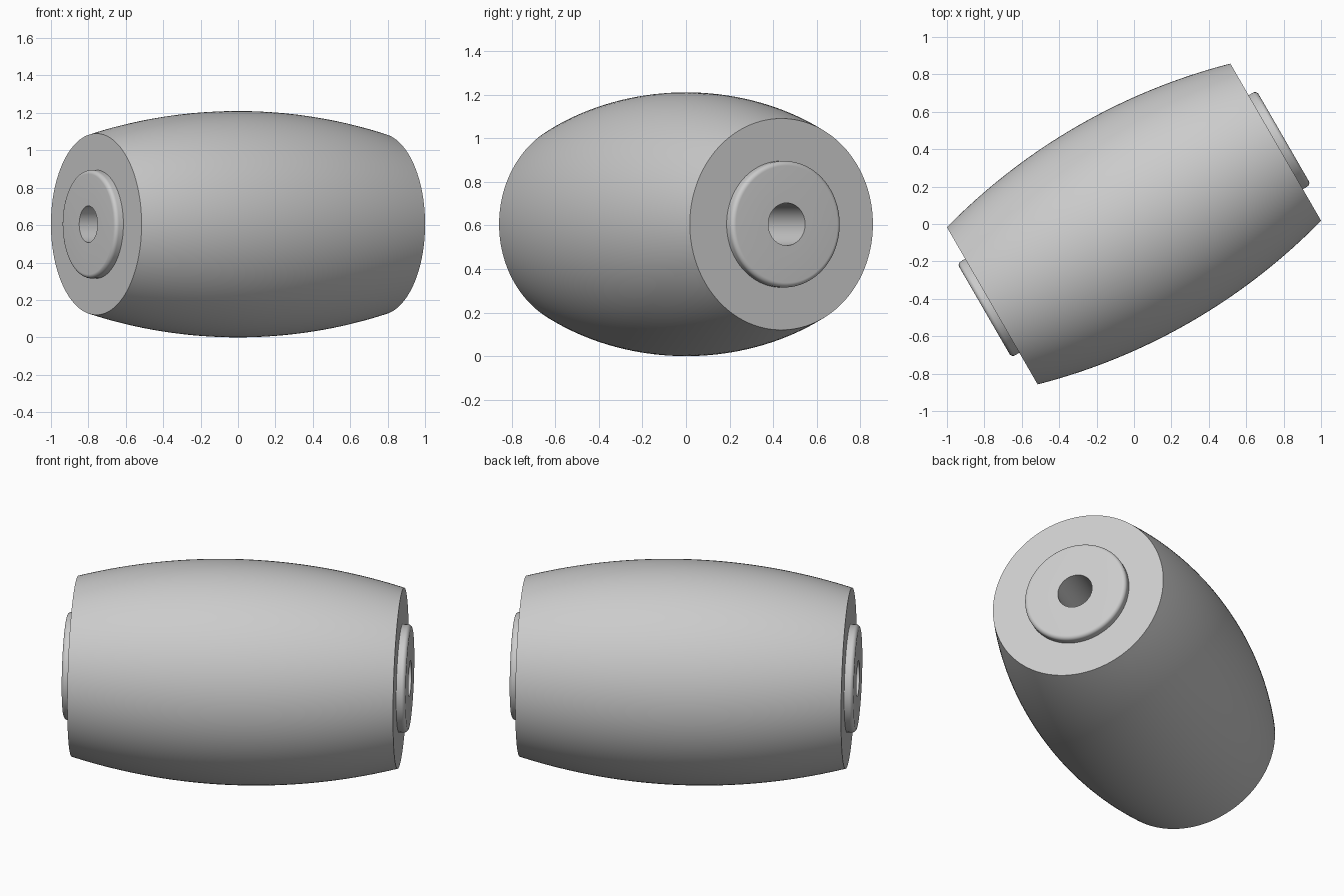
import bpy, bmesh, math
from mathutils import Matrix

if "Cube" in bpy.data.objects:
    bpy.data.objects.remove(bpy.data.objects["Cube"], do_unlink=True)

HALF, END_R, MID_R = 0.875, 0.485, 0.605      # barrel body
FACE, FLANGE_R, BORE_R = 0.924, 0.29, 0.0975  # flanged sleeve
FILLET = 0.022
SEGMENTS = 128

grey = bpy.data.materials.new("light_grey")
grey.use_nodes = True
colour = (0.6, 0.6, 0.6, 1)
grey.diffuse_color = colour
grey.node_tree.nodes["Principled BSDF"].inputs["Base Color"].default_value = colour

# Lying axis, turned in plan and raised to rest on the ground
placement = Matrix.Translation((0, 0, MID_R)) @ Matrix.Rotation(math.radians(30), 4, "Z")


def lathe(name, profile):
    """Revolve a closed (along, radius) profile around the x axis."""
    bm = bmesh.new()
    rings = []
    for i in range(SEGMENTS):
        a = math.tau * i / SEGMENTS
        rings.append([bm.verts.new((x, r * math.cos(a), r * math.sin(a))) for x, r in profile])
    n = len(profile)
    for i, ring in enumerate(rings):
        after = rings[(i + 1) % SEGMENTS]
        for j in range(n):
            k = (j + 1) % n
            bm.faces.new((ring[j], ring[k], after[k], after[j]))
    bmesh.ops.recalc_face_normals(bm, faces=bm.faces)
    mesh = bpy.data.meshes.new(name)
    bm.to_mesh(mesh)
    bm.free()
    mesh.materials.append(grey)
    obj = bpy.data.objects.new(name, mesh)
    bpy.context.collection.objects.link(obj)
    obj.matrix_world = placement
    bpy.ops.object.select_all(action="DESELECT")
    obj.select_set(True)
    bpy.context.view_layer.objects.active = obj
    bpy.ops.object.shade_smooth_by_angle(angle=math.radians(35))
    return obj


# Barrel body: a circular arc bulging between two flat ends
sag = MID_R - END_R
arc_r = (HALF ** 2 + sag ** 2) / (2 * sag)
sweep = math.asin(HALF / arc_r)
steps = 40
barrel = []
for i in range(steps + 1):
    t = sweep * (2 * i / steps - 1)
    barrel.append((arc_r * math.sin(t), MID_R - arc_r + arc_r * math.cos(t)))
inner = FLANGE_R * 0.7
lathe("barrel_body", barrel + [(HALF, inner), (-HALF, inner)])

# Sleeve: bored tube with a round-edged flange at each end
half_profile = [(HALF - 0.02, inner), (HALF - 0.02, FLANGE_R)]
for i in range(9):
    t = math.pi / 2 * i / 8
    half_profile.append((FACE - FILLET + FILLET * math.sin(t),
                         FLANGE_R - FILLET + FILLET * math.cos(t)))
half_profile.append((FACE, BORE_R))
mirrored = [(-x, r) for x, r in reversed(half_profile)]
lathe("flanged_sleeve", half_profile + mirrored)
